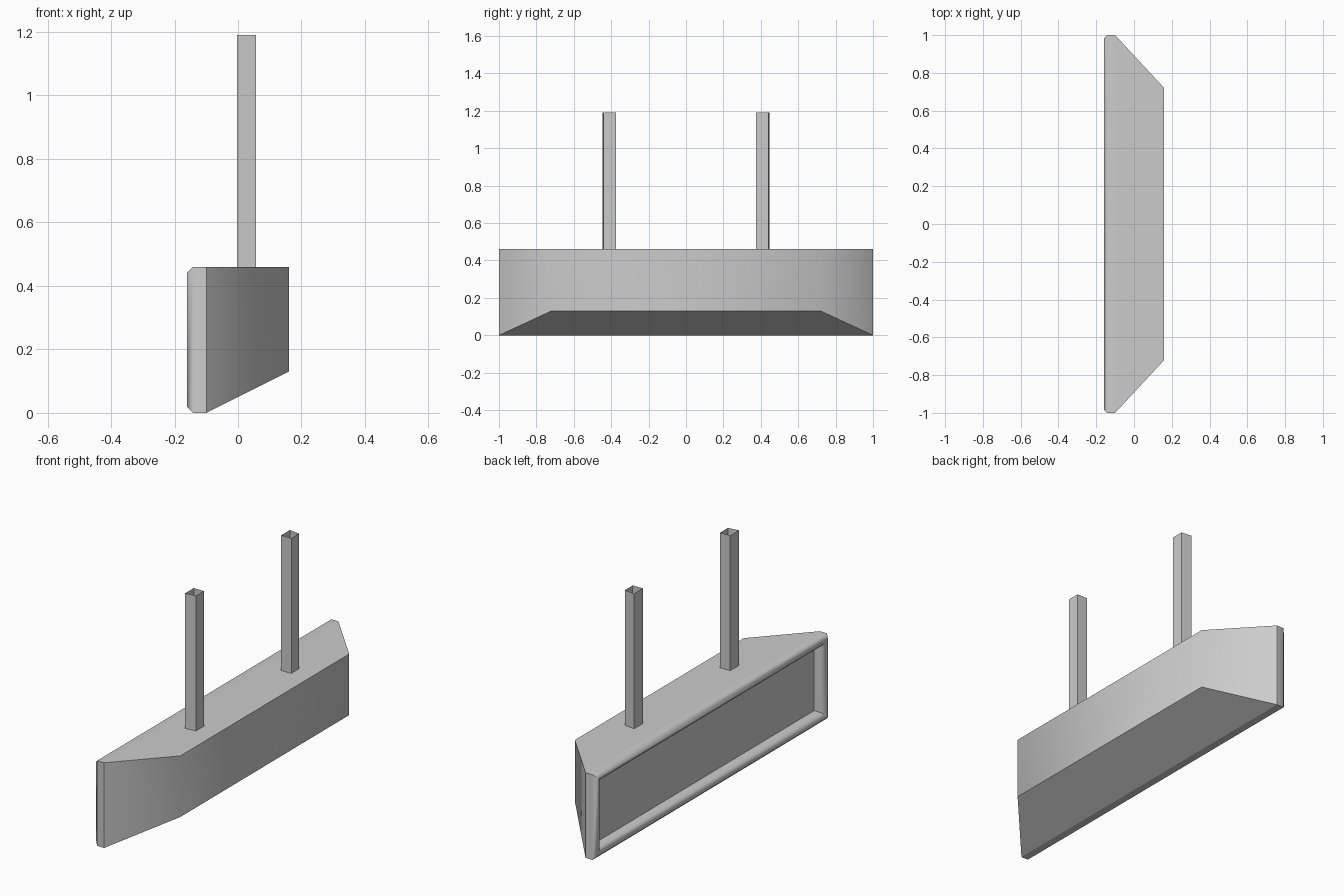
import bpy, bmesh

if "Cube" in bpy.data.objects:
    bpy.data.objects.remove(bpy.data.objects["Cube"])

H = 0.46   # housing height


def make_object(name, bm, angle):
    bmesh.ops.recalc_face_normals(bm, faces=bm.faces)
    mesh = bpy.data.meshes.new(name)
    bm.to_mesh(mesh)
    bm.free()
    ob = bpy.data.objects.new(name, mesh)
    bpy.context.collection.objects.link(ob)
    bpy.ops.object.select_all(action='DESELECT')
    ob.select_set(True)
    bpy.context.view_layer.objects.active = ob
    bpy.ops.object.shade_smooth_by_angle(angle=angle)
    return ob


def loft(bm, rings, closed_ends):
    """Skin consecutive rings of four points, optionally capping (first, last)."""
    loops = [[bm.verts.new(p) for p in ring] for ring in rings]
    for a, b in zip(loops, loops[1:]):
        for i in range(4):
            j = (i + 1) % 4
            bm.faces.new((a[i], a[j], b[j], b[i]))
    for cap, loop in zip(closed_ends, (loops[0], loops[-1])):
        if cap:
            bm.faces.new(loop)


def rect(x, y, z0, z1):
    return [(x, -y, z0), (x, y, z0), (x, y, z1), (x, -y, z1)]


# Tapered housing behind the screen, open where the frame joins
bm = bmesh.new()
loft(bm, [rect(-0.10, 1.0, 0, H), rect(0.16, 0.72, 0.13, H)], (False, True))
make_object("housing", bm, 0.87)

# Bevelled frame: (depth, inset) profile from outer edge into the recess
profile = [(-0.10, 0), (-0.142, 0), (-0.16, 0.018), (-0.16, 0.032),
           (-0.142, 0.05), (-0.10, 0.05)]
bm = bmesh.new()
loft(bm, [rect(x, 1 - i, i, H - i) for x, i in profile], (False, False))
make_object("screen_frame", bm, 0.87)

# Recessed screen panel
bm = bmesh.new()
bm.faces.new([bm.verts.new(p) for p in rect(-0.10, 0.95, 0.05, H - 0.05)])
screen = make_object("screen", bm, 0.5)
for p in screen.data.polygons:
    if p.normal.x > 0:
        screen.data.flip_normals()

# Pair of hollow hanging posts, mirrored across y
section = [(-0.003, 0.373), (0.057, 0.373), (0.057, 0.44), (-0.003, 0.447)]
for side, label in ((1, "left"), (-1, "right")):
    bm = bmesh.new()
    loft(bm, [[(x, side * y, z) for x, y in section] for z in (H, 1.19)],
         (False, False))
    make_object(label + "_hanging_post", bm, 0.87)
